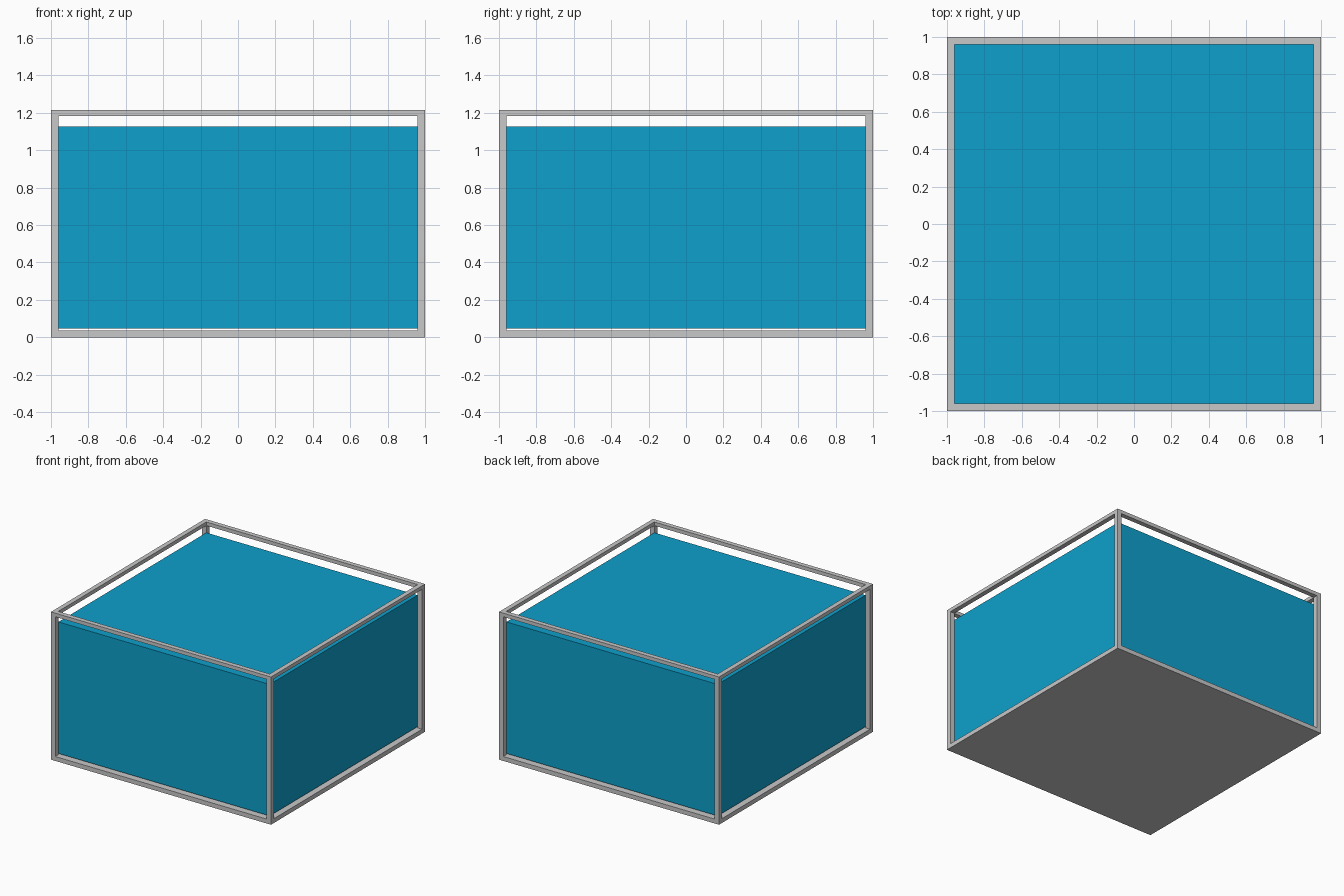
import bpy

cube = bpy.data.objects.get("Cube")
if cube:
    bpy.data.objects.remove(cube, do_unlink=True)


def material(name, color):
    mat = bpy.data.materials.new(name)
    mat.use_nodes = True
    mat.diffuse_color = color
    mat.node_tree.nodes["Principled BSDF"].inputs["Base Color"].default_value = color
    return mat


def box(name, low, high, mat):
    centre = [(a + b) / 2 for a, b in zip(low, high)]
    bpy.ops.mesh.primitive_cube_add(size=1, location=centre)
    obj = bpy.context.object
    obj.name = name
    obj.scale = [b - a for a, b in zip(low, high)]
    bpy.ops.object.transform_apply(location=False, rotation=False, scale=True)
    obj.data.materials.append(mat)
    return obj


grey = material("light grey frame", (0.58, 0.58, 0.58, 1))
blue = material("water blue", (0.004, 0.352, 0.604, 1))

OUTER, INNER = 1.0, 0.961
BASE, RIM, TOP = 0.036, 1.184, 1.214

# Solid base slab
box("base", (-OUTER, -OUTER, 0), (OUTER, OUTER, BASE), grey)

# Corner posts
for y_name, sy in (("front", -1), ("back", 1)):
    for x_name, sx in (("right", -1), ("left", 1)):
        xs = sorted((sx * INNER, sx * OUTER))
        ys = sorted((sy * INNER, sy * OUTER))
        box(f"{y_name}_{x_name}_post", (xs[0], ys[0], BASE), (xs[1], ys[1], TOP), grey)

# Top rails between the posts
for name, s in (("front", -1), ("back", 1)):
    ys = sorted((s * INNER, s * OUTER))
    box(f"{name}_top_rail", (-INNER, ys[0], RIM), (INNER, ys[1], TOP), grey)
for name, s in (("right", -1), ("left", 1)):
    xs = sorted((s * INNER, s * OUTER))
    box(f"{name}_top_rail", (xs[0], -INNER, RIM), (xs[1], INNER, TOP), grey)

# Block of water, just clear of the base
SIDE = 0.96
box("water", (-SIDE, -SIDE, 0.046), (SIDE, SIDE, 1.127), blue)
